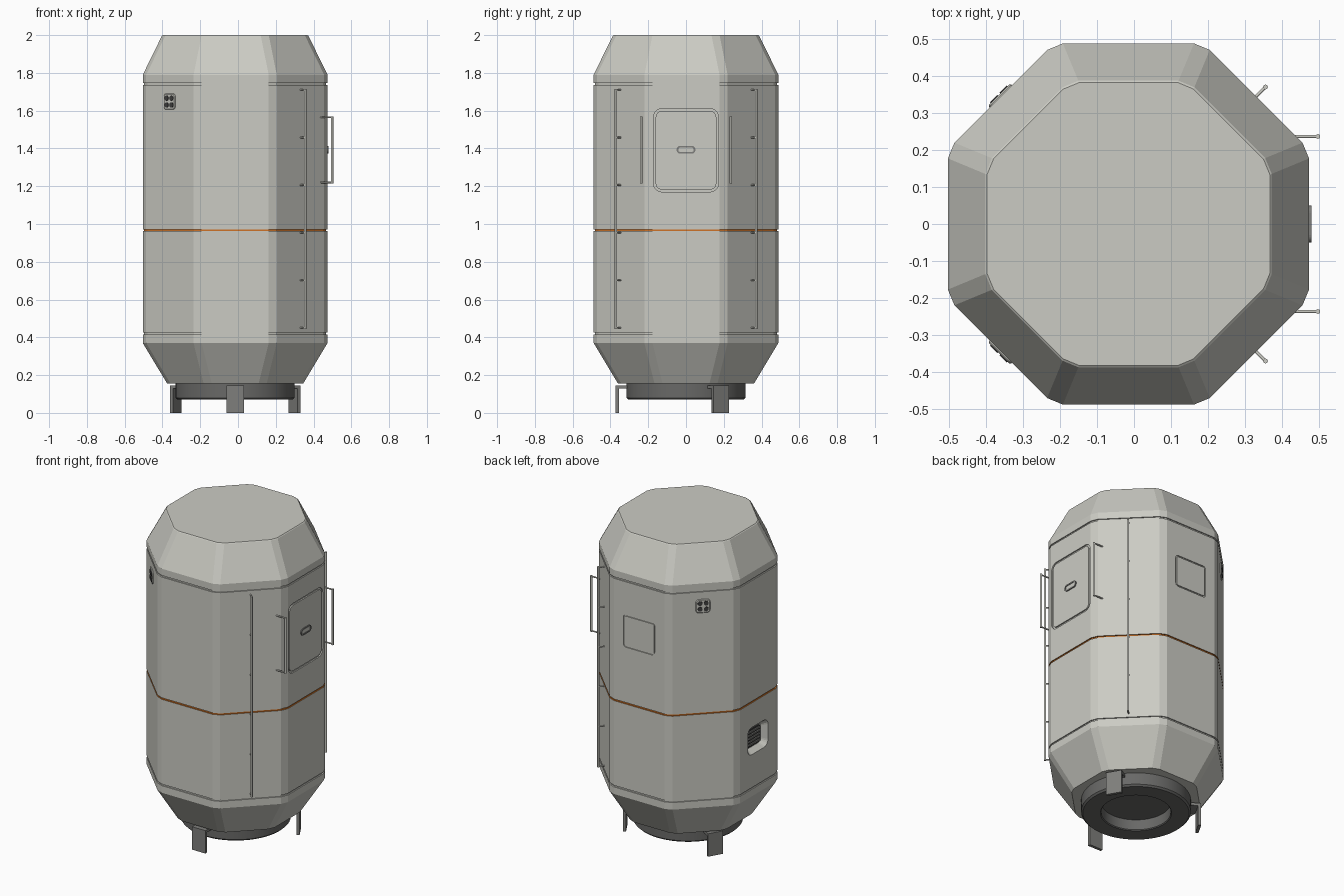
import bpy, bmesh
from math import sin, cos, pi, radians
from mathutils import Vector, Matrix

if "Cube" in bpy.data.objects:
    bpy.data.objects.remove(bpy.data.objects["Cube"])

CX = -0.015       # axis of the hull; the grab handles stick out on +x
APO = 0.489       # distance from axis to a flat wall


def material(name, rgb):
    m = bpy.data.materials.new(name)
    m.use_nodes = True
    m.diffuse_color = (*rgb, 1)
    m.node_tree.nodes["Principled BSDF"].inputs["Base Color"].default_value = (*rgb, 1)
    return m


HULL = material("warm light grey", (0.60, 0.60, 0.55))
ORANGE = material("orange seam", (0.62, 0.17, 0.02))
LEG = material("mid grey", (0.21, 0.21, 0.20))
RING = material("dark grey", (0.14, 0.14, 0.135))
BLACK = material("charcoal", (0.05, 0.05, 0.05))


def loft(name, loops, mats, matrix=Matrix(), wrap=False, rule=None):
    """Skin a list of equal loops; cap the ends, or wrap last to first."""
    bm = bmesh.new()
    rows = [[bm.verts.new(matrix @ Vector(p)) for p in loop] for loop in loops]
    n = len(rows[0])
    for k in range(len(rows) if wrap else len(rows) - 1):
        a, b = rows[k], rows[(k + 1) % len(rows)]
        for i in range(n):
            j = (i + 1) % n
            f = bm.faces.new((a[i], a[j], b[j], b[i]))
            if rule:
                f.material_index = rule(k)
    if not wrap:
        bm.faces.new(rows[0][::-1])
        bm.faces.new(rows[-1])
    bmesh.ops.recalc_face_normals(bm, faces=bm.faces)
    mesh = bpy.data.meshes.new(name)
    bm.to_mesh(mesh)
    bm.free()
    for m in mats:
        mesh.materials.append(m)
    ob = bpy.data.objects.new(name, mesh)
    bpy.context.collection.objects.link(ob)
    return ob


def wall(deg, z, u=0.0):
    """Frame on a wall: local x sideways, y up, z outwards."""
    a = radians(deg)
    n, t = Vector((cos(a), sin(a), 0)), Vector((-sin(a), cos(a), 0))
    m = Matrix((t, Vector((0, 0, 1)), n)).transposed().to_4x4()
    m.translation = Vector((CX, 0, z)) + n * APO + t * u
    return m


def rrect(w, h, r, z, seg=5):
    pts = []
    for q, (sx, sy) in enumerate(((1, 1), (-1, 1), (-1, -1), (1, -1))):
        for i in range(seg + 1):
            a = (q + i / seg) * pi / 2
            pts.append((sx * (w / 2 - r) + r * cos(a), sy * (h / 2 - r) + r * sin(a), z))
    return pts


def circle(r, z, n=64):
    return [(r * cos(2 * pi * i / n), r * sin(2 * pi * i / n), z) for i in range(n)]


def octagon(apo, z):
    """Octagon with clipped corners."""
    half = apo * (2 ** 0.5 - 1) - 0.025
    pts = []
    for k in range(8):
        a = k * pi / 4
        for u in (-half, half):
            pts.append((CX + apo * cos(a) - u * sin(a), apo * sin(a) + u * cos(a), z))
    return pts


def groove(name, w, h, r, width, depth, matrix):
    loops = [rrect(w, h, r, 0.01), rrect(w, h, r, -depth),
             rrect(w - 2 * width, h - 2 * width, r - width, -depth),
             rrect(w - 2 * width, h - 2 * width, r - width, 0.01)]
    return loft(name, loops, [], matrix, wrap=True)


# Hull: octagonal capsule with three seam grooves, the middle one orange
profile = [(0.36, 0.155), (APO, 0.37)]
for seam in (0.42, 0.967, 1.742):
    profile += [(APO, seam - 0.005), (APO - 0.007, seam - 0.005),
                (APO - 0.007, seam + 0.005), (APO, seam + 0.005)]
profile += [(APO, 1.79), (0.388, 1.996), (0.383, 2.0)]
hull = loft("hull", [octagon(a, z) for a, z in profile], [HULL, ORANGE],
            rule=lambda k: 1 if 6 <= k <= 8 else 0)

# Cut the door outline, the rear panel outline and the vent recess
cutters = [
    groove("door_cutter", 0.345, 0.44, 0.045, 0.012, 0.008, wall(0, 1.39)),
    groove("panel_cutter", 0.225, 0.205, 0.02, 0.008, 0.006, wall(90, 1.425)),
    loft("vent_cutter", [rrect(0.205, 0.175, 0.04, 0.002),
                         rrect(0.15, 0.125, 0.025, -0.035)], [], wall(180, 0.72)),
]
for c in cutters:
    c.hide_render = True
    mod = hull.modifiers.new("cut", "BOOLEAN")
    mod.operation, mod.solver, mod.object = "DIFFERENCE", "EXACT", c
bpy.context.view_layer.update()
cut_mesh = bpy.data.meshes.new_from_object(
    hull.evaluated_get(bpy.context.evaluated_depsgraph_get()))
hull.modifiers.clear()
hull.data = cut_mesh
for c in cutters:
    bpy.data.objects.remove(c)

# Door latch: oval rim around a small pull
latch = wall(0, 1.393)
loft("door_latch_rim", [rrect(0.1, 0.042, 0.02, -0.002), rrect(0.1, 0.042, 0.02, 0.006),
                        rrect(0.082, 0.024, 0.011, 0.006), rrect(0.082, 0.024, 0.011, -0.002)],
     [LEG], latch, wrap=True)
loft("door_latch_pull", [rrect(0.082, 0.024, 0.011, -0.002), rrect(0.082, 0.024, 0.011, 0.003)],
     [HULL], latch)

# Vent grille inside the recess
loft("vent_panel", [rrect(0.135, 0.11, 0.02, -0.036), rrect(0.135, 0.11, 0.02, -0.03)],
     [BLACK], wall(180, 0.72))
for i in range(5):
    loft(f"vent_slat_{i + 1}", [rrect(0.115, 0.01, 0.003, -0.031), rrect(0.115, 0.01, 0.003, -0.022)],
         [LEG], wall(180, 0.72 + (i - 2) * 0.02))

# Four-socket plates on the two left-hand diagonal walls
for side, deg in (("rear", 135), ("front", 225)):
    loft(f"{side}_socket_plate", [rrect(0.085, 0.085, 0.018, -0.002), rrect(0.085, 0.085, 0.018, 0.003),
                                  rrect(0.077, 0.077, 0.014, 0.006)], [HULL], wall(deg, 1.648))
    for i, (u, v) in enumerate(((-1, -1), (1, -1), (1, 1), (-1, 1))):
        loft(f"{side}_socket_{i + 1}", [circle(0.014, 0.004, 16), circle(0.014, 0.009, 16)],
             [BLACK], wall(deg, 1.648 + v * 0.018, u * 0.018))


def rail(name, foot, top, z0, z1, pegs):
    """Vertical bar held off the wall by evenly spaced pegs."""
    cu = bpy.data.curves.new(name, "CURVE")
    cu.dimensions, cu.bevel_depth, cu.bevel_resolution = "3D", 0.005, 2
    cu.use_fill_caps = True
    paths = [((*top, z0 - 0.005), (*top, z1 + 0.005), 1.3)]
    for i in range(pegs):
        z = z0 + (z1 - z0) * i / (pegs - 1)
        paths.append(((*foot, z), (*top, z), 0.9))
    for a, b, r in paths:
        sp = cu.splines.new("POLY")
        sp.points.add(1)
        for p, co in zip(sp.points, (a, b)):
            p.co, p.radius = (*co, 1), r
    cu.materials.append(HULL)
    bpy.context.collection.objects.link(bpy.data.objects.new(name, cu))


# Short grab handles beside the door and long rails on the diagonals
for side, s in (("front", -1), ("rear", 1)):
    rail(f"{side}_door_handle", (0.435, s * 0.237), (0.498, s * 0.237), 1.22, 1.565, 2)
    rail(f"{side}_long_rail", (CX + 0.34, s * 0.34), (CX + 0.371, s * 0.371), 0.45, 1.71, 6)

# Docking ring with a stepped collar and a blind hole
axis = Matrix.Translation((CX, 0, 0))
ring = loft("docking_ring", [circle(r, z) for r, z in (
    (0.2, 0.16), (0.315, 0.16), (0.315, 0.08), (0.305, 0.07), (0.205, 0.07), (0.2, 0.075))],
    [RING], axis, wrap=True)
loft("docking_hatch", [circle(0.202, 0.14), circle(0.202, 0.158)], [RING], axis)
for p in ring.data.polygons:
    p.use_smooth = abs(p.normal.z) < 0.1
ring.data.set_sharp_from_angle(angle=radians(30))

# Three angled feet: an upright plate with a tab into the ring
side_outline = [(0.3, 0.145), (0.372, 0.145), (0.372, 0.0), (0.354, 0.0), (0.354, 0.128), (0.3, 0.128)]
for i, deg in enumerate((-90, 30, 150)):
    m = axis @ Matrix.Rotation(radians(deg), 4, "Z")
    loft(f"foot_{i + 1}", [[(r, w, z) for r, z in side_outline] for w in (-0.047, 0.047)], [LEG], m)
